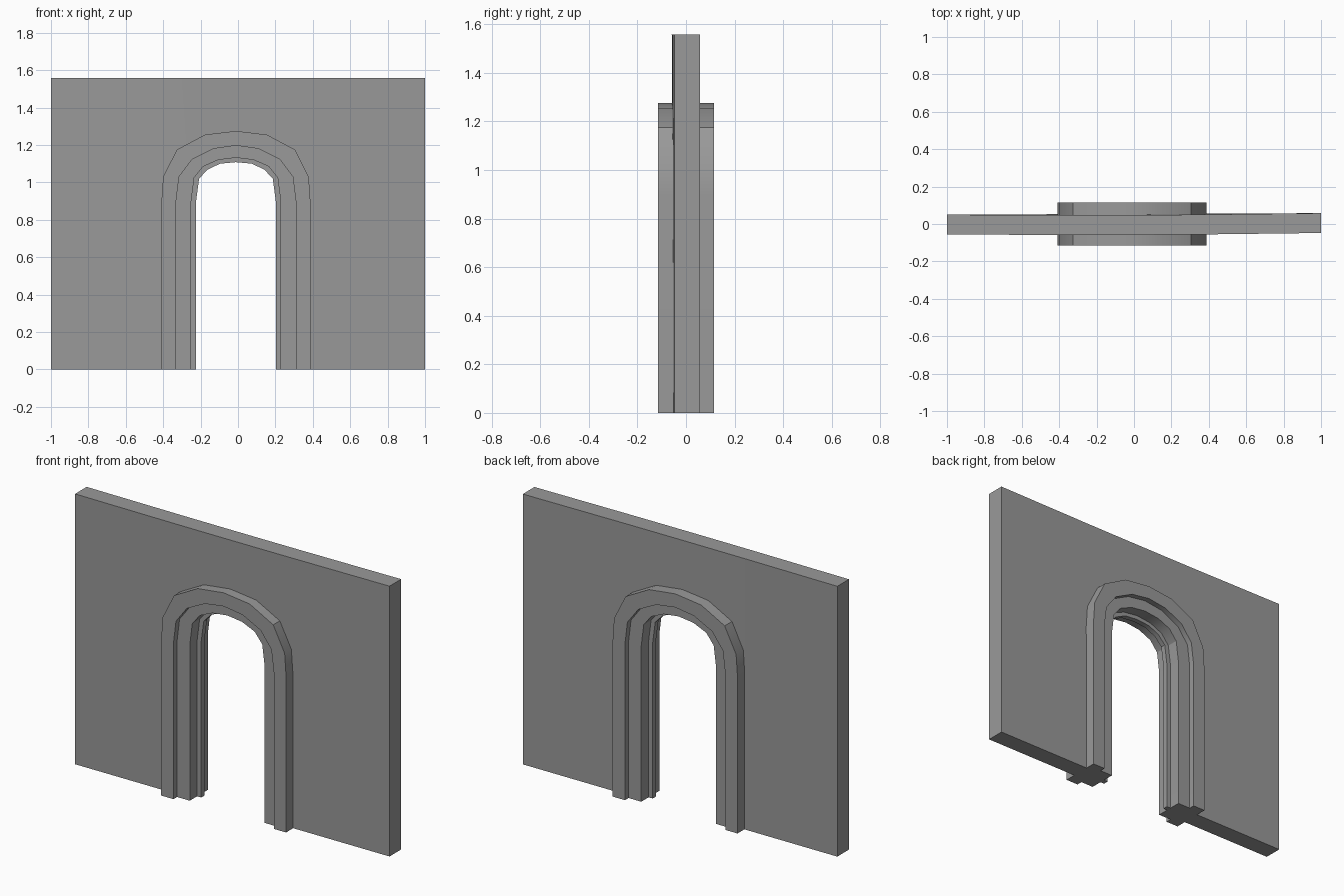
import bpy, bmesh, math

if "Cube" in bpy.data.objects:
    bpy.data.objects.remove(bpy.data.objects["Cube"])

CX = -0.011      # arch axis
TOP = 1.558      # wall height
T = 0.053        # half wall thickness

# Dark stone colour
stone = bpy.data.materials.new("dark_stone")
stone.diffuse_color = (0.32, 0.32, 0.32, 1)
stone.use_nodes = True
stone.node_tree.nodes["Principled BSDF"].inputs["Base Color"].default_value = stone.diffuse_color

# Half contours of the stepped arch, outermost to innermost: (offset from axis, z)
RINGS = [
    [(.398, 0), (.398, .90), (.389, 1.03), (.316, 1.175), (.166, 1.255), (0, 1.275)],
    [(.32, 0), (.32, .90), (.304, 1.03), (.235, 1.122), (.12, 1.18), (0, 1.197)],
    [(.239, 0), (.239, .90), (.223, 1.025), (.175, 1.085), (.095, 1.12), (0, 1.132)],
    [(.213, 0), (.213, .90), (.197, 1.02), (.152, 1.068), (.085, 1.10), (0, 1.108)],
]


def full(ring):
    return [(CX - d, z) for d, z in ring] + [(CX + d, z) for d, z in ring[-2::-1]]


def finish(name, bm):
    bmesh.ops.remove_doubles(bm, verts=bm.verts, dist=1e-5)
    bmesh.ops.recalc_face_normals(bm, faces=bm.faces)
    me = bpy.data.meshes.new(name)
    bm.to_mesh(me)
    bm.free()
    me.materials.append(stone)
    ob = bpy.data.objects.new(name, me)
    bpy.context.collection.objects.link(ob)
    bpy.ops.object.select_all(action='DESELECT')
    ob.select_set(True)
    bpy.context.view_layer.objects.active = ob
    bpy.ops.object.shade_smooth_by_angle(angle=math.radians(30))


def face(bm, pts):
    bm.faces.new([bm.verts.new(p) for p in pts])


def wall_pt(x, side, z):
    # the wall sags slightly forward towards the middle of its top edge
    sag = 0.001 + 0.004 * x - 0.006 * (1 - x * x) * z / TOP
    return (x, sag + side * T, z)


# Stepped arch moulding: (ring, depth) section swept along the contours
front = [(0, -.045), (0, -.115), (1, -.115), (1, -.082), (2, -.082), (2, -.015), (3, -.015)]
section = front + [(r, -y) for r, y in reversed(front)]
paths = [full(r) for r in RINGS]
bm = bmesh.new()
rows = []
for i in range(len(paths[0])):
    rows.append([bm.verts.new((paths[r][i][0], y, paths[r][i][1])) for r, y in section])
for a, b in zip(rows, rows[1:]):
    for j in range(len(section) - 1):
        bm.faces.new((a[j], a[j + 1], b[j + 1], b[j]))
bm.faces.new(rows[0])
bm.faces.new(rows[-1])
finish("arch_moulding", bm)

# Wall: columns between the lower outline and the flat top
arch = paths[0][1:-1]
xl, xr = arch[0][0], arch[-1][0]
left = [(-1, 0), (xl, 0)]
right = [(xr, 0), (1, 0)]
bm = bmesh.new()
for run, has_base in ((left, True), (arch, False), (right, True)):
    for (x0, z0), (x1, z1) in zip(run, run[1:]):
        for s in (-1, 1):
            face(bm, [wall_pt(x0, s, z0), wall_pt(x1, s, z1), wall_pt(x1, s, TOP), wall_pt(x0, s, TOP)])
        for z in (TOP, 0) if has_base else (TOP,):
            face(bm, [wall_pt(x0, -1, z), wall_pt(x1, -1, z), wall_pt(x1, 1, z), wall_pt(x0, 1, z)])
for x in (-1, 1):
    face(bm, [wall_pt(x, -1, 0), wall_pt(x, 1, 0), wall_pt(x, 1, TOP), wall_pt(x, -1, TOP)])
finish("wall", bm)
